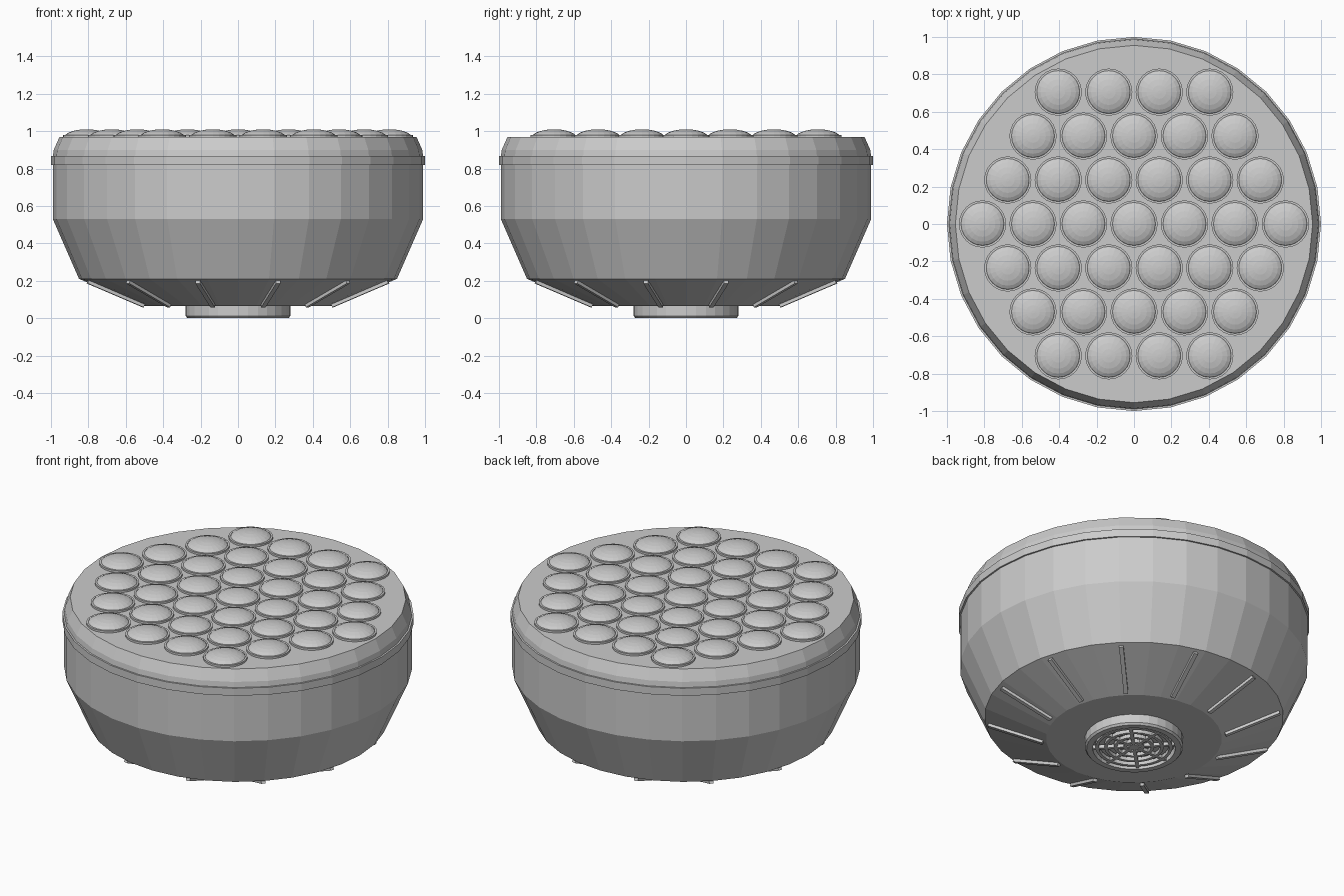
import bpy, bmesh, math
from mathutils import Matrix, Vector

if "Cube" in bpy.data.objects:
    bpy.data.objects.remove(bpy.data.objects["Cube"])

grey = bpy.data.materials.new("light_grey")
grey.use_nodes = True
GREY = (0.6, 0.6, 0.6, 1)
grey.diffuse_color = GREY
grey.node_tree.nodes["Principled BSDF"].inputs["Base Color"].default_value = GREY


def finish(name, bm):
    bmesh.ops.recalc_face_normals(bm, faces=bm.faces)
    mesh = bpy.data.meshes.new(name)
    bm.to_mesh(mesh)
    bm.free()
    mesh.materials.append(grey)
    obj = bpy.data.objects.new(name, mesh)
    bpy.context.collection.objects.link(obj)
    return obj


def lathe(bm, profile, segments, centre=(0, 0, 0), closed=False):
    """Spin (radius, height) points; open profiles get end caps."""
    rings = []
    for r, z in profile:
        rings.append([bm.verts.new(Vector(centre) + Vector((
            r * math.cos(math.tau * i / segments),
            r * math.sin(math.tau * i / segments), z)))
            for i in range(segments)])
    pairs = list(zip(rings, rings[1:]))
    if closed:
        pairs.append((rings[-1], rings[0]))
    for a, b in pairs:
        for i in range(segments):
            j = (i + 1) % segments
            bm.faces.new((a[i], a[j], b[j], b[i]))
    if not closed:
        bm.faces.new(rings[0])
        bm.faces.new(rings[-1])


def ring(bm, inner, outer, low, high, segments=32, centre=(0, 0, 0)):
    lathe(bm, [(inner, low), (outer, low), (outer, high), (inner, high)],
          segments, centre, closed=True)


def bar(bm, start, end, width, height, angle):
    """Box between two (radius, height) points, turned about z."""
    (r0, z0), (r1, z1) = start, end
    tilt = -math.atan2(z1 - z0, r1 - r0)
    place = (Matrix.Rotation(angle, 4, 'Z')
             @ Matrix.Translation(((r0 + r1) / 2, 0, (z0 + z1) / 2))
             @ Matrix.Rotation(tilt, 4, 'Y')
             @ Matrix.Diagonal((math.hypot(r1 - r0, z1 - z0), width, height, 1)))
    bmesh.ops.create_cube(bm, size=1, matrix=place)


# Main housing
bm = bmesh.new()
lathe(bm, [(0.5, 0.065), (0.85, 0.21), (0.99, 0.53), (0.99, 0.865),
           (0.985, 0.9), (0.955, 0.968)], 32)
finish("housing", bm)

# Thin band around the lens rim
bm = bmesh.new()
ring(bm, 0.96, 1.0, 0.82, 0.867)
finish("rim_band", bm)

# Hexagonal array of lenses with collars
lenses, collars = bmesh.new(), bmesh.new()
R, TOP, RISE = 0.117, 0.975, 0.035
for row in range(-3, 4):
    count = 7 - abs(row)
    for k in range(count):
        c = ((k - (count - 1) / 2) * 0.27, row * 0.235, 0)
        steps = [math.radians(a) for a in (0, 18, 36, 54, 72, 86)]
        cap = [(R, 0.955)] + [(R * math.cos(a), TOP + RISE * math.sin(a) ** 1.3)
                              for a in steps]
        lathe(lenses, cap, 20, c)
        ring(collars, 0.115, 0.126, 0.955, 0.98, 24, c)
finish("lenses", lenses)
finish("lens_collars", collars)

# Cooling ribs on the lower cone
bm = bmesh.new()
for i in range(12):
    bar(bm, (0.52, 0.07), (0.83, 0.198), 0.025, 0.026, math.radians(15 + 30 * i))
finish("cooling_ribs", bm)

# Hollow mounting boss underneath
bm = bmesh.new()
lathe(bm, [(0.28, 0.07), (0.28, 0.012), (0.27, 0), (0.235, 0), (0.235, 0.04)], 32)
finish("mounting_boss", bm)

# Grille inside the boss
bm = bmesh.new()
for r in (0.05, 0.105, 0.16, 0.21):
    ring(bm, r - 0.009, r + 0.009, 0.008, 0.03)
for i in range(8):
    bar(bm, (0, 0.019), (0.24, 0.019), 0.018, 0.022, math.tau * i / 8)
finish("grille", bm)
